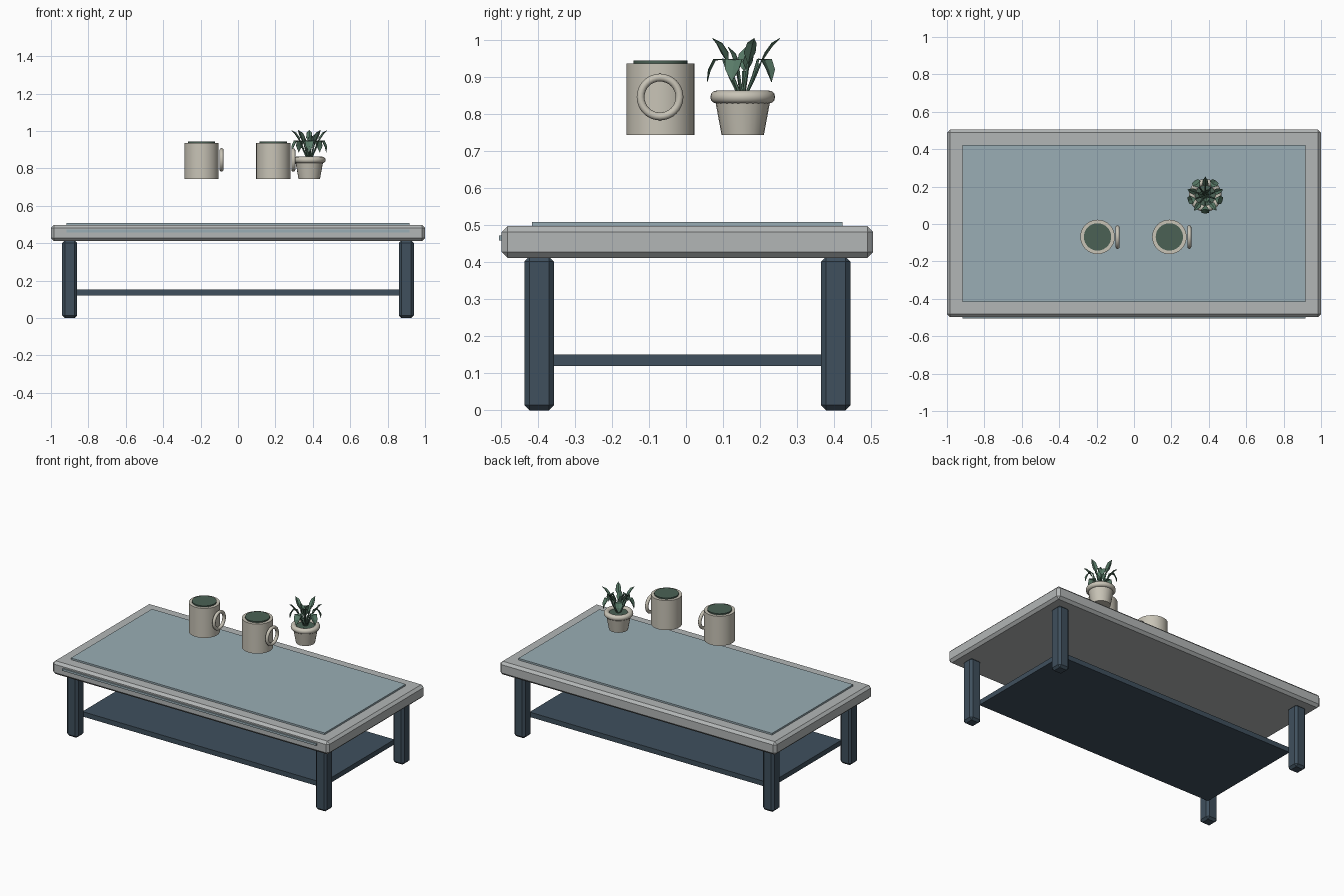
import bpy, bmesh, math
from mathutils import Vector

if "Cube" in bpy.data.objects:
    bpy.data.objects.remove(bpy.data.objects["Cube"])


def mat(name, r, g, b):
    m = bpy.data.materials.new(name)
    m.diffuse_color = (r, g, b, 1)
    m.use_nodes = True
    m.node_tree.nodes["Principled BSDF"].inputs["Base Color"].default_value = m.diffuse_color
    return m


STONE = mat("pale_grey", 0.45, 0.47, 0.47)
GLASS = mat("blue_grey", 0.32, 0.42, 0.46)
NAVY = mat("dark_blue", 0.05, 0.08, 0.11)
CREAM = mat("cream", 0.58, 0.55, 0.47)
DRINK = mat("dark_green", 0.07, 0.12, 0.09)
LEAF = mat("leaf_green", 0.10, 0.20, 0.14)
CY = 0.004  # centre of the table in y


def finish(name, m, smooth=False):
    o = bpy.context.object
    o.name = name
    o.data.materials.append(m)
    if smooth:
        bpy.ops.object.shade_smooth_by_angle(angle=math.radians(35))
    return o


def box(name, lo, hi, m, bevel=0):
    lo, hi = Vector(lo), Vector(hi)
    bpy.ops.mesh.primitive_cube_add(size=1, location=(lo + hi) / 2)
    bpy.context.object.scale = hi - lo
    bpy.ops.object.transform_apply(location=False, rotation=False, scale=True)
    o = finish(name, m)
    if bevel:
        b = o.modifiers.new("bevel", 'BEVEL')
        b.width, b.segments = bevel, 1
    return o


def cone(name, x, y, z0, z1, r0, r1, m, n=32):
    bpy.ops.mesh.primitive_cone_add(vertices=n, radius1=r0, radius2=r1, depth=z1 - z0,
                                    location=(x, y, (z0 + z1) / 2))
    return finish(name, m, True)


def torus(name, loc, R, r, m, rot=(0, 0, 0)):
    bpy.ops.mesh.primitive_torus_add(major_segments=32, minor_segments=12, location=loc,
                                     rotation=rot, major_radius=R, minor_radius=r)
    return finish(name, m, True)


# Table top, raised inlay and front trim strip
box("table_top", (-1, -0.497, 0.411), (1, 0.505, 0.497), STONE, 0.016)
box("top_inlay", (-0.918, -0.416, 0.48), (0.918, 0.422, 0.508), GLASS)
box("front_strip", (-0.918, -0.505, 0.458), (0.918, -0.49, 0.472), GLASS)

# Legs and lower shelf
for sx, nx in ((-1, "left"), (1, "right")):
    for sy, ny in ((-1, "front"), (1, "back")):
        x, y = sx * 0.9, CY + sy * 0.4
        box(f"{ny}_{nx}_leg", (x - 0.04, y - 0.04, 0), (x + 0.04, y + 0.04, 0.415), NAVY, 0.014)
box("shelf", (-0.87, CY - 0.37, 0.119), (0.87, CY + 0.37, 0.151), NAVY)

# Mugs with drink and ring handle
for name, x in (("left", -0.195), ("right", 0.189)):
    cone(f"{name}_mug", x, -0.069, 0.742, 0.935, 0.092, 0.092, CREAM)
    cone(f"{name}_mug_drink", x, -0.069, 0.925, 0.943, 0.073, 0.073, DRINK)
    torus(f"{name}_mug_handle", (x + 0.107, -0.07, 0.845), 0.0525, 0.0105, CREAM,
          (0, math.pi / 2, 0))

# Plant pot, rim and soil
PX, PY = 0.381, 0.153
cone("plant_pot", PX, PY, 0.742, 0.845, 0.057, 0.076, CREAM, 24)
torus("pot_rim", (PX, PY, 0.845), 0.07, 0.0175, CREAM)
cone("pot_soil", PX, PY, 0.835, 0.851, 0.066, 0.066, DRINK, 24)

# Leaf shapes as (radius, height) midribs: upright, drooping, inner
SHAPES = [
    [(0.008, 0.85), (0.032, 0.90), (0.046, 0.935), (0.064, 0.962), (0.082, 0.987), (0.100, 1.004)],
    [(0.010, 0.85), (0.034, 0.90), (0.052, 0.948), (0.074, 0.945), (0.088, 0.918), (0.097, 0.886)],
    [(0.004, 0.85), (0.010, 0.89), (0.015, 0.915), (0.022, 0.938), (0.030, 0.960), (0.040, 0.980)],
]
WIDTHS = [(0.016, 0), (0.024, 1), (0.019, 2)]


def leaf(bm, rib, w, ang):
    d = Vector((math.cos(ang), math.sin(ang), 0))
    s = Vector((-d.y, d.x, 0))
    base = Vector((PX, PY, 0))
    p = [base + d * r + Vector((0, 0, z)) for r, z in rib]
    # square-section stem
    rings = []
    for q in p[:3]:
        rings.append([bm.verts.new(q + 0.0045 * (d * a + s * b))
                      for a, b in ((1, 0), (0, 1), (-1, 0), (0, -1))])
    for a, b in zip(rings, rings[1:]):
        for i in range(4):
            j = (i + 1) % 4
            bm.faces.new((a[i], a[j], b[j], b[i]))
    # folded blade
    mid = [bm.verts.new(q) for q in p[2:]]
    for side in (-1, 1):
        e = []
        for q, nxt, k in zip(p[3:5], p[4:6], (1, 0.8)):
            up = s.cross((nxt - q).normalized()) * -1
            e.append(bm.verts.new(q + s * side * w * k + up * 0.006))
        quads = [(mid[0], mid[1], e[0]), (mid[1], mid[2], e[1], e[0]), (mid[2], mid[3], e[1])]
        for f in quads:
            bm.faces.new(f if side > 0 else f[::-1])


bm = bmesh.new()
for w, kind in WIDTHS:
    count = (5, 5, 3)[kind]
    for i in range(count):
        leaf(bm, SHAPES[kind], w, 2 * math.pi * (i + (0.25, 0.75, 0.4)[kind]) / count)
me = bpy.data.meshes.new("plant_leaves")
bm.to_mesh(me)
bm.free()
me.materials.append(LEAF)
leaves = bpy.data.objects.new("plant_leaves", me)
bpy.context.collection.objects.link(leaves)
sol = leaves.modifiers.new("thickness", 'SOLIDIFY')
sol.thickness = 0.002
